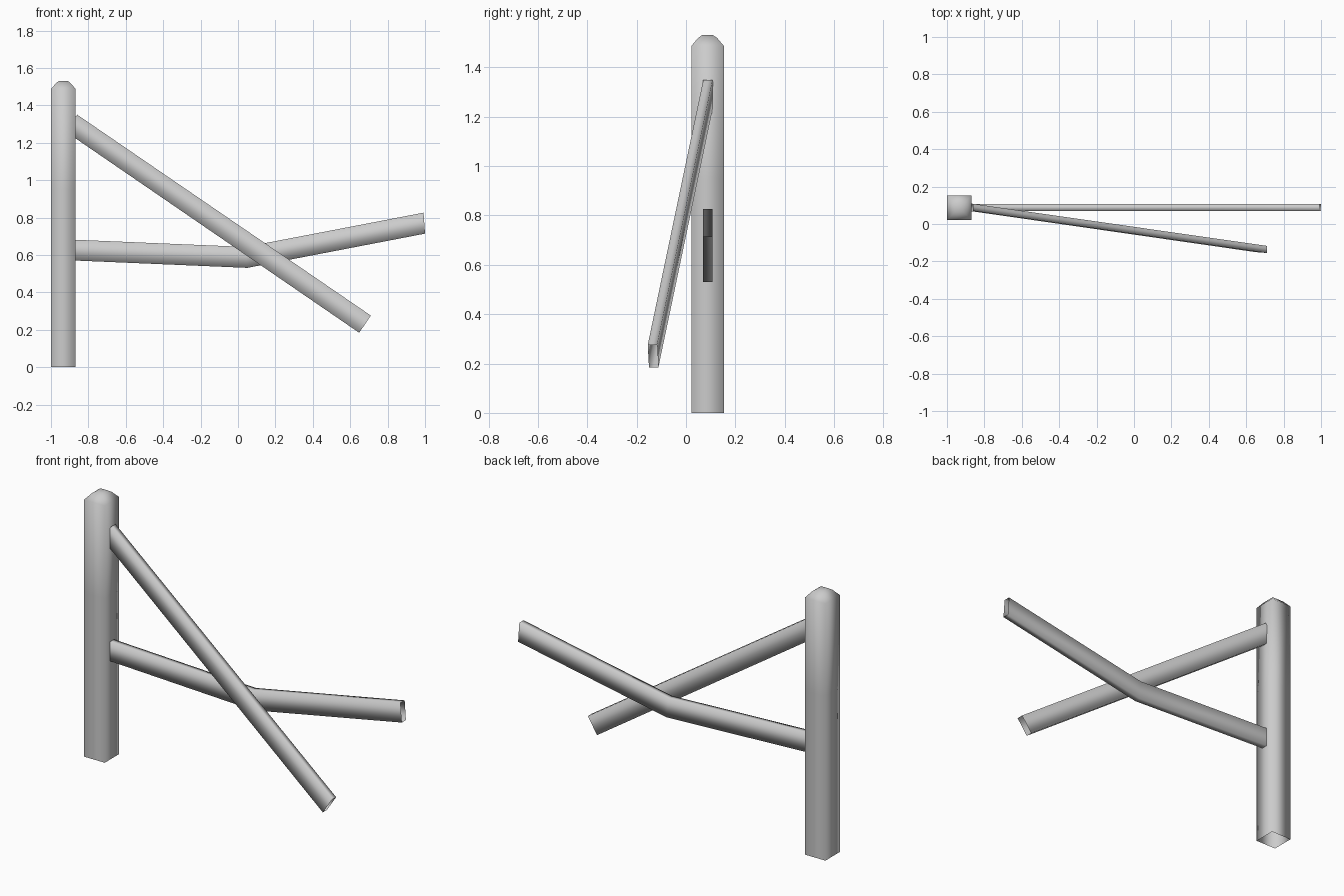
import bpy, bmesh

if "Cube" in bpy.data.objects:
    bpy.data.objects.remove(bpy.data.objects["Cube"])


def skin_rings(name, rings, cap_end=False):
    """Join four-point rings into a smooth-shaded tube with open ends."""
    bm = bmesh.new()
    loops = [[bm.verts.new(p) for p in ring] for ring in rings]
    for a, b in zip(loops, loops[1:]):
        for i in range(4):
            j = (i + 1) % 4
            bm.faces.new((a[i], a[j], b[j], b[i]))
    if cap_end:
        bm.faces.new(loops[-1])
    bmesh.ops.recalc_face_normals(bm, faces=bm.faces)
    mesh = bpy.data.meshes.new(name)
    bm.to_mesh(mesh)
    bm.free()
    for p in mesh.polygons:
        p.use_smooth = True
    obj = bpy.data.objects.new(name, mesh)
    bpy.context.collection.objects.link(obj)
    return obj


def square(z, half, cx=-0.934, cy=0.0875):
    return [(cx + sx * half, cy + sy * half, z)
            for sx, sy in ((-1, -1), (1, -1), (1, 1), (-1, 1))]


def plank(name, stations, half=0.019):
    """Each station is the top and bottom centre point of a cross-section."""
    rings = []
    for (tx, ty, tz), (bx, by, bz) in stations:
        rings.append([(tx, ty - half, tz), (tx, ty + half, tz),
                      (bx, by + half, bz), (bx, by - half, bz)])
    return skin_rings(name, rings)


# Square post with a rounded top, open underneath
skin_rings("fence_post",
           [square(z, h) for z, h in ((0, 0.066), (0.95, 0.066), (1.487, 0.066),
                                      (1.52, 0.038), (1.531, 0.022))],
           cap_end=True)

# Bent rail, sagging near the middle
plank("bent_rail", [((-0.89, 0.088, 0.682), (-0.89, 0.088, 0.571)),
                    ((0.04, 0.088, 0.643), (0.05, 0.088, 0.531)),
                    ((0.992, 0.088, 0.826), (1.0, 0.088, 0.714))])

# Fallen rail, sloping down and forward
plank("fallen_rail", [((-0.86, 0.089, 1.35), (-0.922, 0.095, 1.26)),
                      ((0.71, -0.136, 0.276), (0.648, -0.131, 0.184))])
